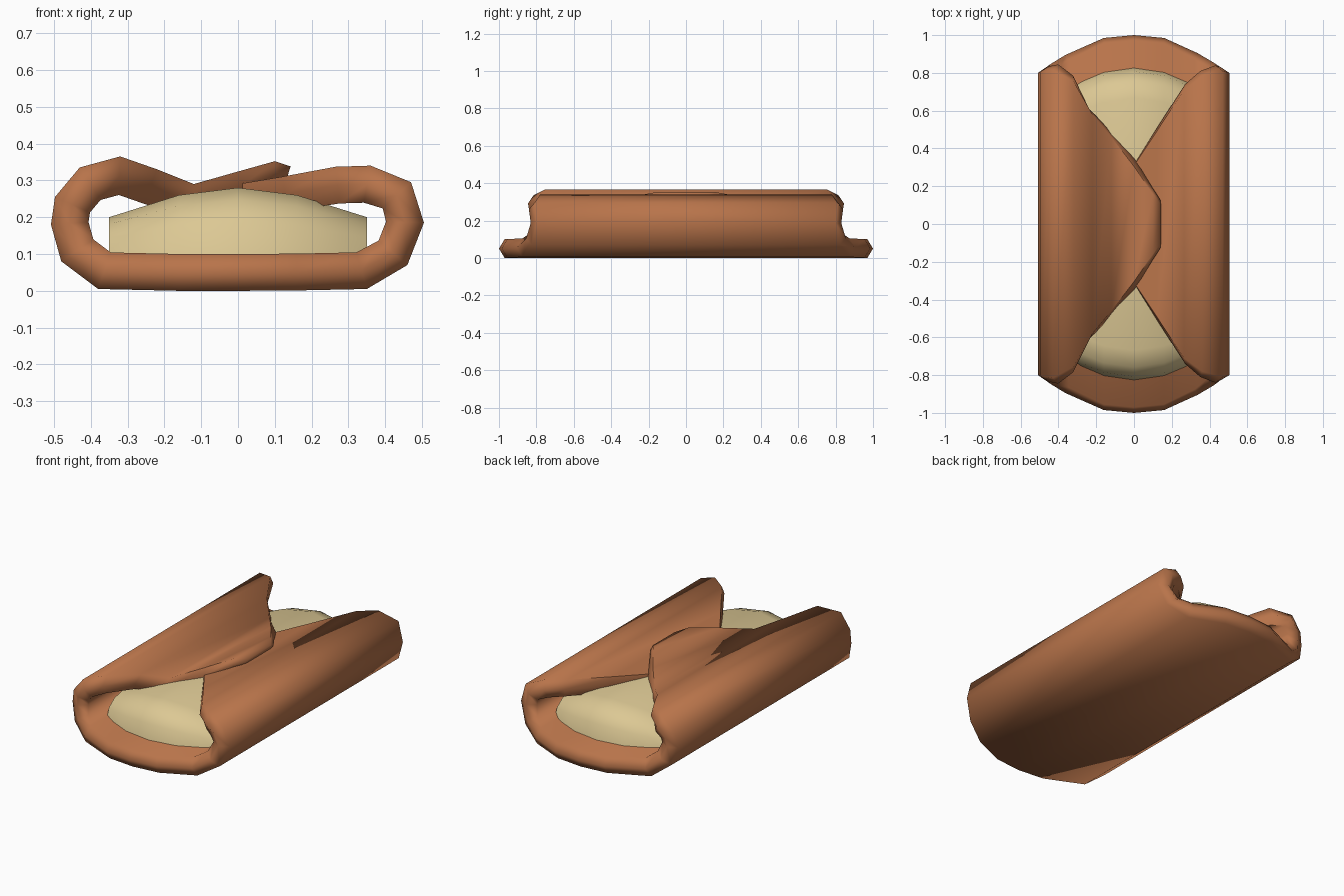
import bpy, bmesh, math
from mathutils import Vector

if "Cube" in bpy.data.objects:
    bpy.data.objects.remove(bpy.data.objects["Cube"])


def material(name, rgb):
    m = bpy.data.materials.new(name)
    m.diffuse_color = (*rgb, 1)
    m.use_nodes = True
    m.node_tree.nodes["Principled BSDF"].inputs["Base Color"].default_value = m.diffuse_color
    return m


def loft(name, rings, mat, angle):
    """Skin closed rings of points and cap both ends."""
    bm = bmesh.new()
    vs = [[bm.verts.new(p) for p in r] for r in rings]
    n = len(rings[0])
    for a, b in zip(vs, vs[1:]):
        for i in range(n):
            j = (i + 1) % n
            bm.faces.new((a[i], a[j], b[j], b[i]))
    bm.faces.new(vs[0])
    bm.faces.new(vs[-1])
    bmesh.ops.recalc_face_normals(bm, faces=bm.faces)
    me = bpy.data.meshes.new(name)
    bm.to_mesh(me)
    bm.free()
    me.materials.append(mat)
    ob = bpy.data.objects.new(name, me)
    bpy.context.collection.objects.link(ob)
    bpy.context.view_layer.objects.active = ob
    ob.select_set(True)
    bpy.ops.object.shade_smooth_by_angle(angle=math.radians(angle))
    ob.select_set(False)
    return ob


crust = material("baked_crust", (0.48, 0.174, 0.069))
cream = material("cream_filling", (0.716, 0.578, 0.296))

# Folded dough sheet: outer x, outer z, half width in y, thickness
path = [
    (-0.13, 0.255, 0.12, 0.05), (-0.10, 0.265, 0.18, 0.08),
    (0.00, 0.290, 0.34, 0.09), (0.12, 0.310, 0.52, 0.095),
    (0.265, 0.337, 0.74, 0.10), (0.36, 0.340, 0.81, 0.10),
    (0.47, 0.295, 0.84, 0.095), (0.505, 0.185, 0.83, 0.097),
    (0.46, 0.070, 0.855, 0.097), (0.35, 0.005, 0.905, 0.10),
    (0.16, 0.001, 0.985, 0.10), (0.00, 0.000, 1.00, 0.10),
    (-0.16, 0.000, 0.985, 0.10), (-0.38, 0.005, 0.895, 0.10),
    (-0.48, 0.080, 0.85, 0.10), (-0.508, 0.180, 0.83, 0.10),
    (-0.497, 0.255, 0.835, 0.10), (-0.43, 0.335, 0.845, 0.10),
    (-0.32, 0.365, 0.785, 0.10), (-0.22, 0.330, 0.61, 0.10),
    (-0.12, 0.290, 0.49, 0.09), (0.00, 0.324, 0.335, 0.08),
    (0.10, 0.352, 0.19, 0.06), (0.143, 0.338, 0.13, 0.03),
]
rings = []
for i, (x, z, h, t) in enumerate(path):
    p = Vector((x, z))
    d1 = (p - Vector(path[i - 1][:2])).normalized() if i else None
    d2 = (Vector(path[i + 1][:2]) - p).normalized() if i < len(path) - 1 else None
    d1, d2 = d1 or d2, d2 or d1
    d = (d1 + d2).normalized()
    miter = t / max(d.dot(d1), 0.8)
    q = p + Vector((d.y, -d.x)) * miter
    m = (p + q) / 2
    c = h - 0.03
    rings.append([(p.x, -c, p.y), (p.x, c, p.y), (m.x, h, m.y),
                  (q.x, c, q.y), (q.x, -c, q.y), (m.x, -h, m.y)])
loft("folded_dough", rings, crust, 65)

# Domed filling: x, top height, half length in y
rings = []
for x, top, h in [(-0.35, 0.20, 0.71), (-0.28, 0.222, 0.755), (-0.16, 0.26, 0.805),
                  (0, 0.28, 0.828), (0.16, 0.26, 0.805), (0.28, 0.222, 0.755),
                  (0.35, 0.20, 0.71)]:
    half = [(0.0, 0.0), (0.02, 0.5), (0.07, 0.83), (0.16, 1.0)]  # inset, height share
    arc = [(h - a, 0.09 + (top - 0.09) * k) for a, k in half]
    arc += [(-y, z) for y, z in reversed(arc)]
    rings.append([(x, y, z) for y, z in arc])
loft("filling", rings, cream, 50)
